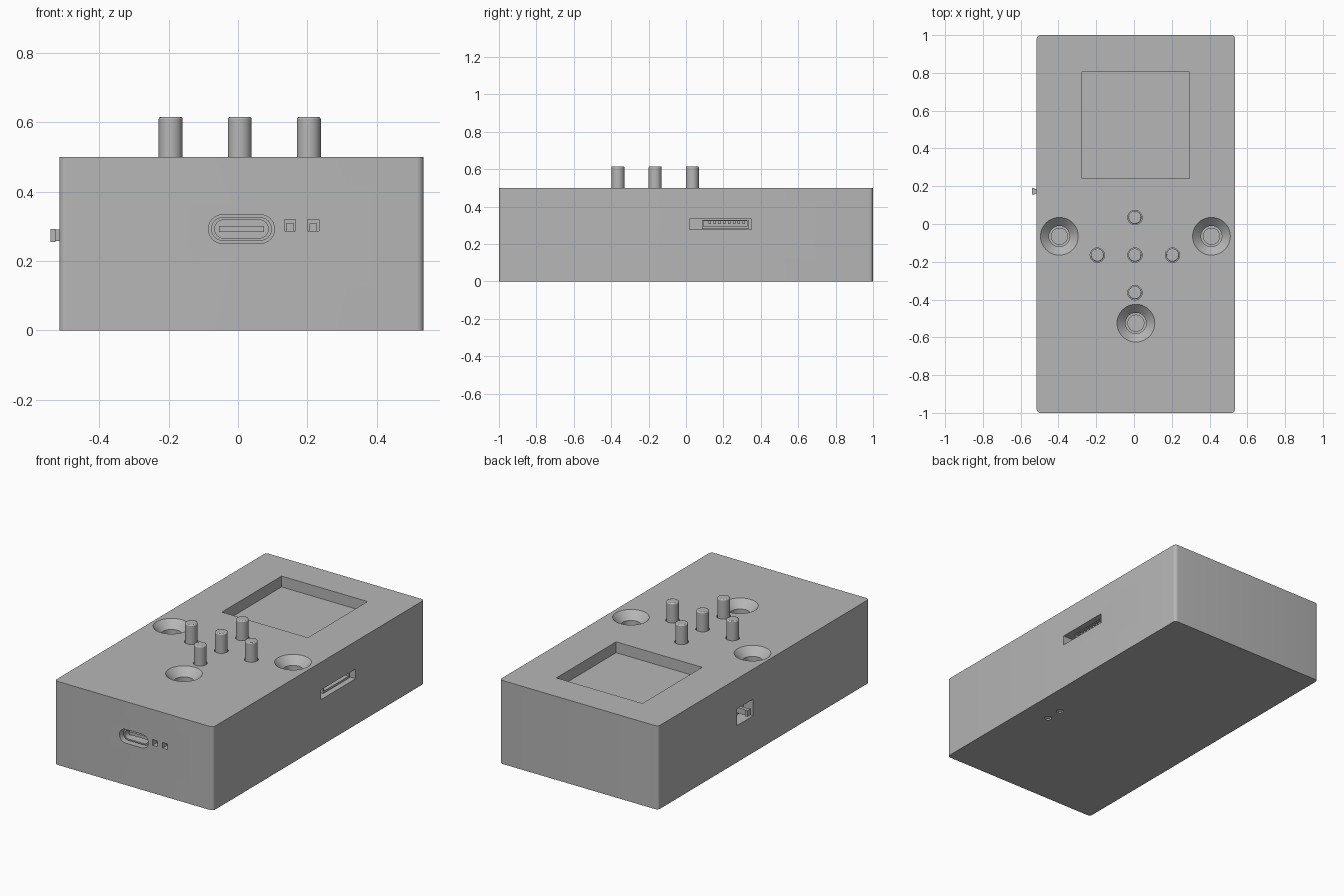
import bpy, bmesh
from mathutils import Vector, Matrix

cube = bpy.data.objects.get("Cube")
if cube:
    bpy.data.objects.remove(cube, do_unlink=True)


def material(name, value):
    m = bpy.data.materials.new(name)
    m.use_nodes = True
    colour = (value, value, value, 1)
    m.diffuse_color = colour
    m.node_tree.nodes["Principled BSDF"].inputs["Base Color"].default_value = colour
    return m


GREY = material("case grey", 0.47)


def finish(name, bm):
    mesh = bpy.data.meshes.new(name)
    bm.to_mesh(mesh)
    bm.free()
    mesh.materials.append(GREY)
    ob = bpy.data.objects.new(name, mesh)
    bpy.context.collection.objects.link(ob)
    return ob


def box(name, low, high, radius=0, axis=2):
    """Box between two corners; edges along the axis may be rounded."""
    low, high = Vector(low), Vector(high)
    bm = bmesh.new()
    bmesh.ops.create_cube(bm, size=1)
    bmesh.ops.scale(bm, vec=high - low, verts=bm.verts)
    bmesh.ops.translate(bm, vec=(low + high) / 2, verts=bm.verts)
    if radius:
        edges = [e for e in bm.edges
                 if abs((e.verts[0].co - e.verts[1].co).normalized()[axis]) > 0.9]
        bmesh.ops.bevel(bm, geom=edges, offset=radius, segments=6, profile=0.5,
                        affect='EDGES', clamp_overlap=True)
    return finish(name, bm)


def cylinder(name, x, y, z0, z1, r0, r1=None):
    bm = bmesh.new()
    bmesh.ops.create_cone(bm, cap_ends=True, segments=40, radius1=r0,
                          radius2=r0 if r1 is None else r1, depth=z1 - z0,
                          matrix=Matrix.Translation((x, y, (z0 + z1) / 2)))
    return finish(name, bm)


def activate(ob):
    bpy.ops.object.select_all(action='DESELECT')
    ob.select_set(True)
    bpy.context.view_layer.objects.active = ob


def cut(target, cutter):
    cutter.hide_render = True
    mod = target.modifiers.new("cut", 'BOOLEAN')
    mod.operation, mod.solver, mod.object = 'DIFFERENCE', 'EXACT', cutter
    activate(target)
    bpy.ops.object.modifier_apply(modifier=mod.name)
    bpy.data.objects.remove(cutter, do_unlink=True)


def smooth(ob):
    activate(ob)
    bpy.ops.object.shade_smooth_by_angle(angle=0.6)


# Case
LEFT, RIGHT, TOP = -0.515, 0.535, 0.5
case = box("case", (LEFT, -1, 0), (RIGHT, 1, TOP), 0.02)

# Screen window
cut(case, box("screen_cutter", (-0.275, 0.24, 0.435), (0.295, 0.805, 0.6)))

# Countersunk screw holes with a screw in each
for i, (x, y) in enumerate([(-0.395, -0.065), (0.41, -0.065), (0.01, -0.525)]):
    cut(case, cylinder("shaft_cutter", x, y, 0.36, 0.49, 0.055))
    cut(case, cylinder("cone_cutter", x, y, 0.45, 0.51, 0.05, 0.11))
    smooth(cylinder(f"screw_{i + 1}", x, y, 0.35, 0.4, 0.045))

# Five direction buttons, each in a close-fitting hole
MID, STEP = Vector((0.005, -0.165)), 0.199
for name, dx, dy in [("centre", 0, 0), ("left", 1, 0), ("right", -1, 0),
                     ("back", 0, 1), ("front", 0, -1)]:
    x, y = MID.x + dx * STEP, MID.y + dy * STEP
    cut(case, cylinder("button_cutter", x, y, 0.45, 0.55, 0.038))
    button = cylinder(f"{name}_button", x, y, 0.44, 0.615, 0.0345)
    bevel = button.modifiers.new("rim", 'BEVEL')
    bevel.width, bevel.segments, bevel.limit_method = 0.006, 2, 'ANGLE'
    smooth(button)

# Charging socket: case opening, metal shell and tongue
SX, SZ = 0.01, 0.292


def pill(name, half_w, half_h, y0, y1):
    return box(name, (SX - half_w, y0, SZ - half_h), (SX + half_w, y1, SZ + half_h),
               half_h * 0.97, 1)


cut(case, pill("socket_cutter", 0.095, 0.041, -1.05, -0.85))
shell = pill("socket_shell", 0.087, 0.034, -0.975, -0.84)
cut(shell, pill("shell_cutter", 0.077, 0.026, -1.0, -0.86))
smooth(shell)
box("socket_tongue", (SX - 0.065, -0.955, SZ - 0.009), (SX + 0.065, -0.85, SZ + 0.009))

# Indicator lamps in small square openings
for i, x in enumerate((0.15, 0.217)):
    cut(case, box("lamp_cutter", (x - 0.016, -1.05, 0.286), (x + 0.016, -0.94, 0.32)))
    box(f"lamp_{i + 1}", (x - 0.011, -0.965, 0.286), (x + 0.011, -0.93, 0.308))

# Memory card slot on the left side
cut(case, box("card_cutter", (RIGHT - 0.12, 0.02, 0.276), (0.6, 0.35, 0.334)))
reader = box("card_reader", (RIGHT - 0.13, 0.085, 0.28), (RIGHT - 0.03, 0.335, 0.328))
cut(reader, box("reader_cutter", (RIGHT - 0.1, 0.093, 0.292), (0.6, 0.327, 0.322)))
for i in range(8):
    y = 0.12 + i * 0.026
    box(f"card_contact_{i + 1}", (RIGHT - 0.11, y, 0.306),
        (RIGHT - 0.04, y + 0.014, 0.323))

# Power slide switch on the right side
cut(case, box("switch_cutter", (-0.6, 0.1, 0.22), (LEFT + 0.09, 0.254, 0.32)))
box("switch_body", (LEFT + 0.06, 0.105, 0.235), (LEFT + 0.1, 0.249, 0.31))
box("switch_stem", (-0.53, 0.162, 0.257), (LEFT + 0.07, 0.184, 0.29))
box("switch_tip", (-0.54, 0.155, 0.255), (-0.526, 0.191, 0.292))

# Two reset buttons sunk into the underside
PALE = material("pale grey", 0.75)
for i, y in enumerate((-0.304, -0.2)):
    cut(case, cylinder("reset_cutter", 0.378, y, -0.05, 0.02, 0.02))
    pad = cylinder(f"reset_button_{i + 1}", 0.378, y, 0.008, 0.03, 0.019)
    pad.data.materials[0] = PALE
    smooth(pad)

smooth(case)
